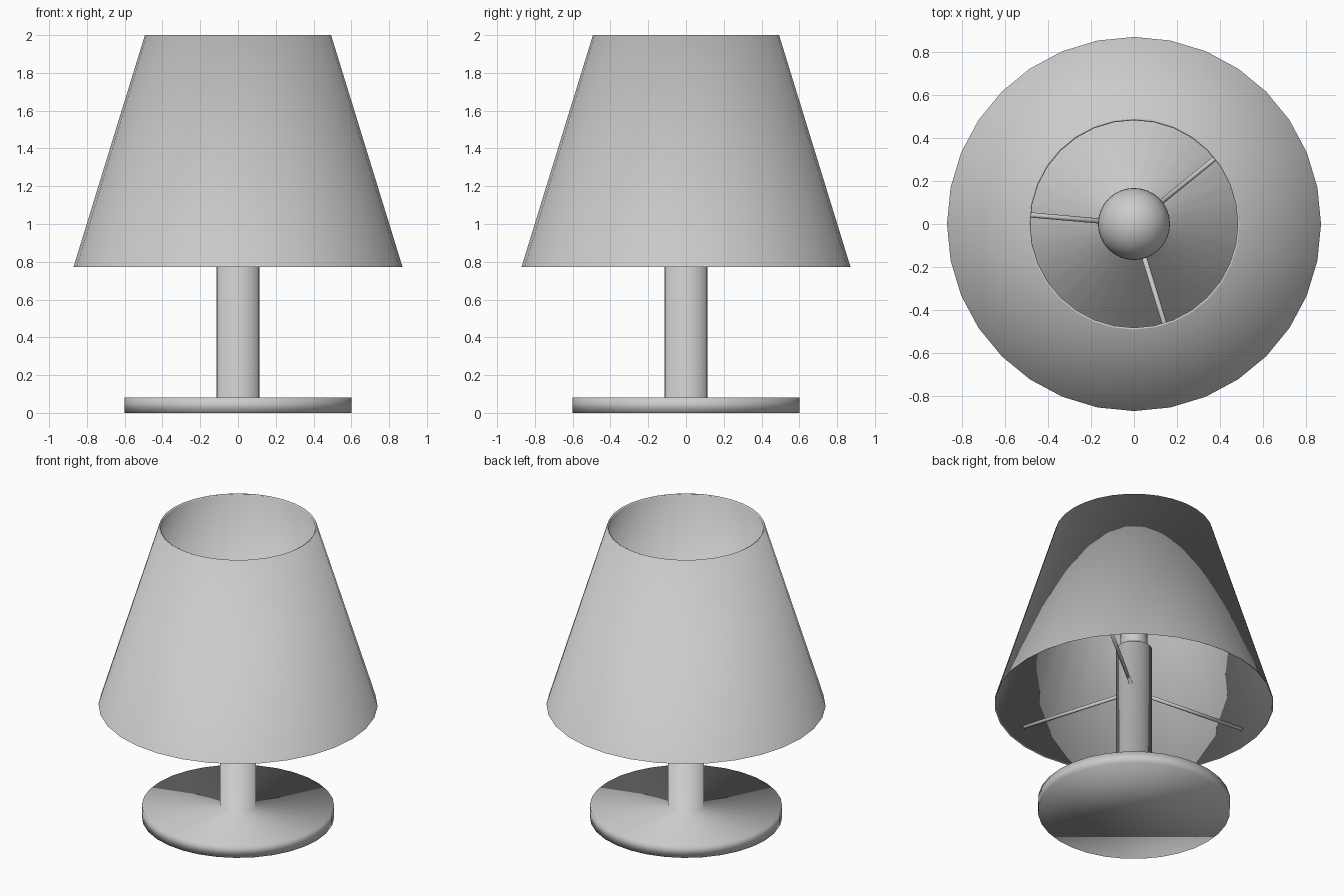
import bpy, bmesh
from math import cos, sin, pi, radians
from mathutils import Vector

old = bpy.data.objects.get("Cube")
if old:
    bpy.data.objects.remove(old, do_unlink=True)

GREY = (0.6, 0.6, 0.6, 1)
grey = bpy.data.materials.new("mid grey")
grey.use_nodes = True
grey.diffuse_color = GREY
grey.node_tree.nodes["Principled BSDF"].inputs["Base Color"].default_value = GREY


def finish(name, bm):
    mesh = bpy.data.meshes.new(name)
    for face in bm.faces:
        face.smooth = True
    bm.to_mesh(mesh)
    bm.free()
    mesh.materials.append(grey)
    obj = bpy.data.objects.new(name, mesh)
    bpy.context.collection.objects.link(obj)
    return obj


def lathe(name, profile, sides=32, closed=False):
    """Revolve (radius, height) points; an open profile gets end caps."""
    bm = bmesh.new()
    rings = [[bm.verts.new((r * cos(2 * pi * i / sides), r * sin(2 * pi * i / sides), z))
              for i in range(sides)] for r, z in profile]
    pairs = list(zip(rings, rings[1:]))
    if closed:
        # The hidden lower rim turns upward, so both walls shade as lit from above
        pairs.append((rings[0], rings[-1]))
    else:
        bm.faces.new(rings[0][::-1])
        bm.faces.new(rings[-1])
    for low, high in pairs:
        for i in range(sides):
            j = (i + 1) % sides
            bm.faces.new((low[i], low[j], high[j], high[i]))
    return finish(name, bm)


# Round foot and stem in one smooth piece
lathe("base_and_stem", [(0.6, 0), (0.6, 0.082), (0.113, 0.082), (0.113, 1.16)])

# Bulb socket, then a bulb with a short neck
lathe("bulb_socket", [(0.085, 1.14), (0.085, 1.28)])
bulb_radius, bulb_height = 0.168, 1.5
bulb = [(0.07, 1.26), (0.085, 1.32)]
for k in range(13):
    a = radians(-50 + 139 * k / 12)
    bulb.append((bulb_radius * cos(a), bulb_height + bulb_radius * sin(a)))
lathe("bulb", bulb)

# Thin tapered shade, open at both ends
lathe("lamp_shade", [(0.871, 0.772), (0.493, 2), (0.483, 1.994), (0.861, 0.778)], closed=True)

# Three rods holding the shade to the stem
for number, angle in enumerate((39, 175, 287), 1):
    bm = bmesh.new()
    bmesh.ops.create_cone(bm, cap_ends=True, segments=8, radius1=0.012, radius2=0.012, depth=0.74)
    rod = finish(f"shade_rod_{number}", bm)
    direction = Vector((cos(radians(angle)), sin(radians(angle)), 0))
    rod.rotation_euler = direction.to_track_quat("Z", "Y").to_euler()
    rod.location = direction * 0.45 + Vector((0, 0, 0.86))
